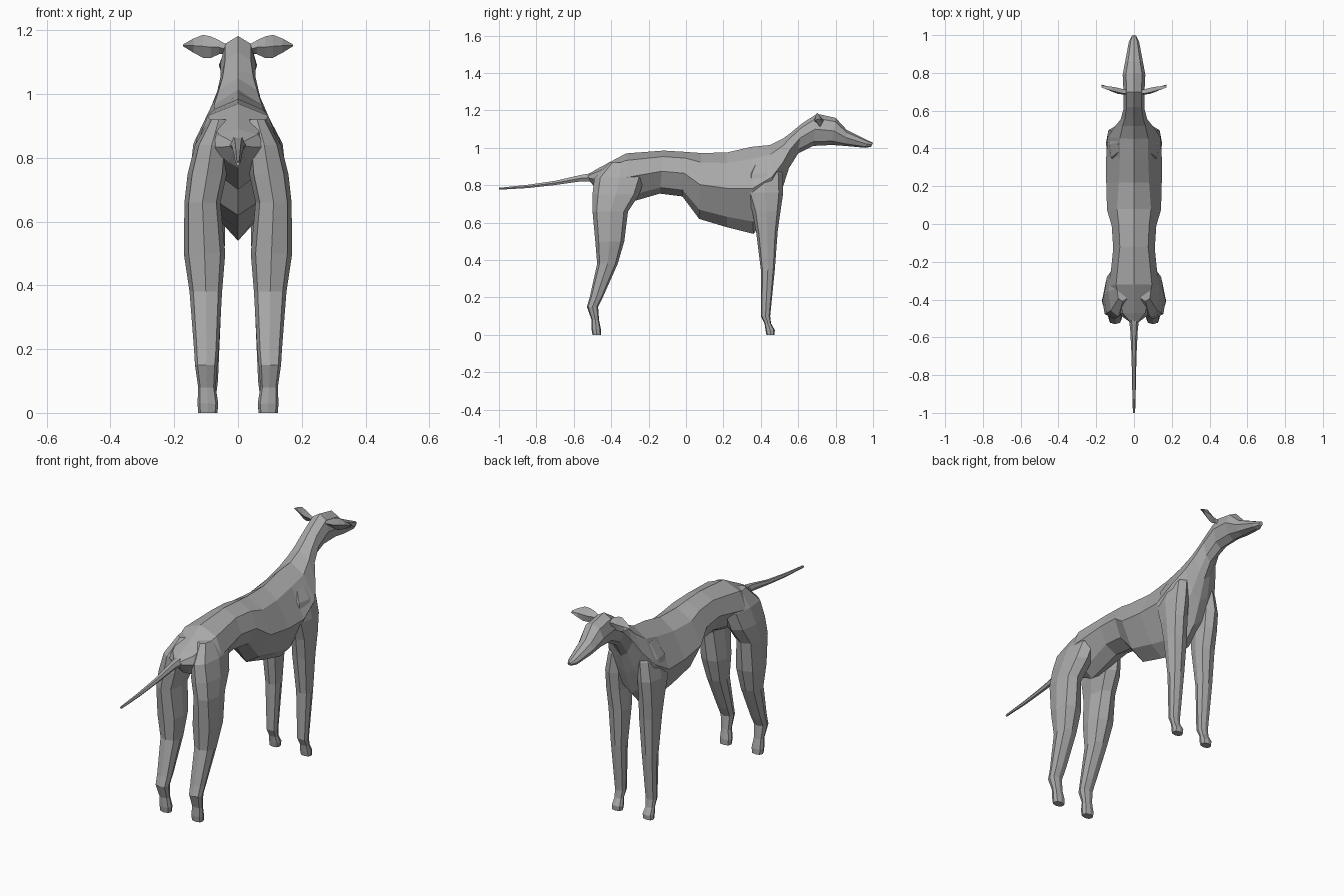
import bpy, bmesh, math

coat = bpy.data.materials.new("grey coat")
coat.diffuse_color = (0.4, 0.4, 0.4, 1)


def loft(name, rings, mirror=False):
    """Skin a list of equal-length point rings, capping both ends."""
    bm = bmesh.new()
    loops = [[bm.verts.new(p) for p in r] for r in rings]
    n = len(loops[0])
    for a, b in zip(loops, loops[1:]):
        for i in range(n):
            j = (i + 1) % n
            bm.faces.new((a[i], a[j], b[j], b[i]))
    bm.faces.new(loops[0])
    bm.faces.new(loops[-1])
    bmesh.ops.recalc_face_normals(bm, faces=bm.faces)
    me = bpy.data.meshes.new(name)
    bm.to_mesh(me)
    bm.free()
    me.materials.append(coat)
    ob = bpy.data.objects.new(name, me)
    bpy.context.collection.objects.link(ob)
    if mirror:
        ob.modifiers.new("Mirror", 'MIRROR')
    return ob


def body_ring(yt, zt, yb, zb, w_ridge, w_mid, w_low):
    """Eight-point section hung between a top point and a bottom point."""
    half = [(0, 0), (w_ridge, .14), (w_mid, .48), (w_low, .86), (0, 1)]
    pts = [(w, yt + (yb - yt) * t, zt + (zb - zt) * t) for w, t in half]
    return pts + [(-x, y, z) for x, y, z in pts[3:0:-1]]


# Torso: top y/z, bottom y/z, half widths at ridge, middle and low side
torso = [
    (-.53, .855, -.51, .815, .015, .02, .015),
    (-.47, .89, -.47, .77, .06, .09, .03),
    (-.32, .97, -.33, .70, .095, .13, .05),
    (-.12, .985, -.14, .755, .075, .11, .07),
    (0, .978, -.02, .74, .08, .118, .075),
    (.08, .972, .07, .62, .09, .143, .075),
    (.22, .975, .22, .575, .08, .147, .07),
    (.35, 1.005, .36, .54, .075, .147, .06),
    (.45, 1.015, .47, .66, .075, .14, .07),
    (.52, 1.05, .515, .78, .06, .10, .05),
]
# Neck, skull and muzzle
head = [
    (.56, 1.08, .55, .89, .048, .07, .035),
    (.62, 1.13, .60, .97, .04, .055, .03),
    (.70, 1.182, .68, 1.01, .04, .055, .035),
    (.80, 1.16, .78, 1.015, .042, .06, .035),
    (.86, 1.095, .85, 1.01, .032, .048, .032),
    (.97, 1.04, .96, 1.0, .017, .027, .02),
    (1.0, 1.027, .99, 1.005, .008, .012, .008),
]
loft("body_and_head", [body_ring(*s) for s in torso + head])


def leg_ring(z, y0, y1, x0, x1):
    """Eight-sided horizontal section filling the given extents."""
    cx, cy, rx, ry = (x0 + x1) / 2, (y0 + y1) / 2, (x1 - x0) / 2, (y1 - y0) / 2
    return [(cx + rx * math.cos(i * math.pi / 4) * (1.08 if i % 2 else 1),
             cy + ry * math.sin(i * math.pi / 4) * (1.08 if i % 2 else 1), z)
            for i in range(8)]


# Legs: height, back y, front y, inner x, outer x
hind = [
    (0, -.50, -.455, .065, .125), (.03, -.505, -.455, .062, .127),
    (.08, -.505, -.465, .07, .125), (.15, -.53, -.47, .065, .135),
    (.20, -.515, -.445, .06, .138), (.38, -.475, -.365, .05, .152),
    (.50, -.485, -.33, .04, .17), (.66, -.50, -.31, .055, .168),
    (.75, -.50, -.25, .035, .158), (.84, -.49, -.22, .03, .135),
    (.92, -.41, -.28, .03, .09),
]
fore = [
    (0, .43, .473, .065, .122), (.025, .425, .475, .062, .122),
    (.06, .42, .455, .068, .118), (.10, .40, .45, .063, .12),
    (.35, .40, .475, .052, .132), (.55, .375, .49, .04, .142),
    (.66, .355, .505, .045, .148), (.76, .32, .52, .045, .148),
    (.86, .33, .515, .04, .13), (.94, .37, .49, .03, .085),
]
loft("hind_legs", [leg_ring(*r) for r in hind], True)
loft("front_legs", [leg_ring(*r) for r in fore], True)

# Tail: y, z, radius
tail = [(-.44, .845, .035), (-.56, .838, .02), (-.70, .812, .013),
        (-.85, .793, .010), (-1.0, .781, .006)]
loft("tail", [[(r * math.cos(a * math.pi / 3), y, z + r * math.sin(a * math.pi / 3))
               for a in range(6)] for y, z, r in tail])

# Ears: x, centre y, centre z, half height, half thickness
ears = [(.035, .70, 1.14, .015, .012), (.06, .70, 1.147, .022, .014),
        (.085, .705, 1.147, .034, .016), (.11, .712, 1.15, .036, .014),
        (.14, .72, 1.152, .022, .009), (.172, .73, 1.153, .003, .003)]
loft("ears", [[(x, y - .008, z + h), (x, y + t, z), (x, y + .008, z - h), (x, y - t, z)]
              for x, y, z, h, t in ears], True)
